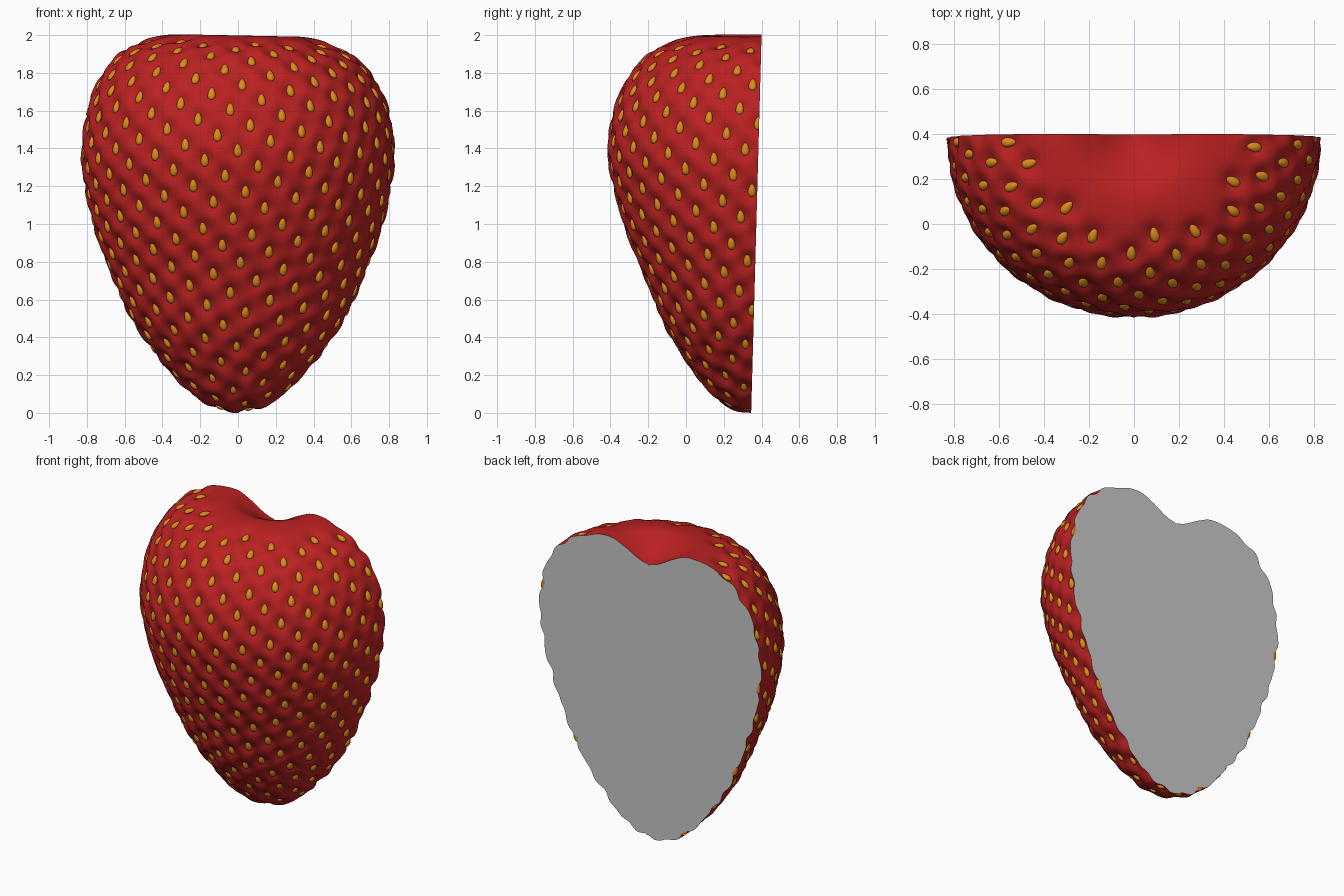
import bpy, bmesh, math
from mathutils import Vector, Matrix, kdtree

if "Cube" in bpy.data.objects:
    bpy.data.objects.remove(bpy.data.objects["Cube"])

# Half-width / height profile of the berry, from tip to crown pit
PROFILE = [(0, 0), (.11, .012), (.21, .065), (.3, .14), (.455, .32), (.585, .52), (.705, .8),
           (.775, 1.0), (.825, 1.25), (.832, 1.4), (.805, 1.6), (.74, 1.76), (.63, 1.895),
           (.48, 1.967), (.3, 1.992), (.19, 1.955), (.08, 1.895), (0, 1.875)]
ROWS, COLS, SEEDS = 170, 150, 440


def resample(points, count):
    """Catmull-Rom curve through the points, evenly spaced."""
    pts = [Vector(p) for p in points]
    pts = [Vector((-pts[1].x, pts[1].y))] + pts + [Vector((-pts[-2].x, pts[-2].y))]
    dense = []
    for a, b, c, d in zip(pts, pts[1:], pts[2:], pts[3:]):
        for k in range(40):
            t = k / 40
            dense.append(.5 * (2*b + (c-a)*t + (2*a-5*b+4*c-d)*t*t + (3*b-a-3*c+d)*t**3))
    dense.append(pts[-2])
    lengths = [0]
    for a, b in zip(dense, dense[1:]):
        lengths.append(lengths[-1] + (b - a).length)
    out, j = [], 0
    for i in range(count + 1):
        s = lengths[-1] * i / count
        while j < len(dense) - 2 and lengths[j + 1] < s:
            j += 1
        t = (s - lengths[j]) / (lengths[j + 1] - lengths[j])
        out.append(dense[j].lerp(dense[j + 1], min(t, 1)))
    return out


CURVE = resample(PROFILE, ROWS)


def cut_y(z):
    return .345 + .0275 * z


def surface(row, angle):
    """Smooth berry surface; row may be fractional."""
    i = min(max(int(row), 0), ROWS - 1)
    r, z = CURVE[i].lerp(CURVE[i + 1], row - i)
    depth = .86 + .105 * min(max((z - .6) / .8, 0), 1)
    x = r * math.cos(angle)
    z -= .02 * x * min(max((z - 1.6) / .3, 0), 1)
    return Vector((x, cut_y(z) - depth * r * math.sin(angle), z))


def frame(row, angle):
    row = min(max(row, .6), ROWS - .6)
    up = (surface(row + .5, angle) - surface(row - .5, angle)).normalized()
    side = (surface(row, angle + .01) - surface(row, angle - .01)).normalized()
    n = side.cross(up).normalized()
    inside = Vector((0, .38, 1.1))
    if row < ROWS * .75 and n.dot(surface(row, angle) - inside) < 0:
        n = -n
    elif row >= ROWS * .75 and n.z < 0:
        n = -n
    return up, n


def material(name, color):
    m = bpy.data.materials.new(name)
    m.diffuse_color = (*color, 1)
    m.use_nodes = True
    m.node_tree.nodes["Principled BSDF"].inputs["Base Color"].default_value = m.diffuse_color
    return m


def finish(bm, name, mat=None, smooth=True):
    mesh = bpy.data.meshes.new(name)
    bm.to_mesh(mesh)
    bm.free()
    if mat:
        mesh.materials.append(mat)
    for p in mesh.polygons:
        p.use_smooth = smooth
    ob = bpy.data.objects.new(name, mesh)
    bpy.context.collection.objects.link(ob)
    return ob


# Seed positions: spiral lattice with equal area per seed
last = max(i for i, p in enumerate(CURVE) if p.x > .44)
area = [0]
for p in CURVE[:last]:
    area.append(area[-1] + p.x)
spots, j = [], 0
for k in range(SEEDS):
    target = area[-1] * (k + .5) / SEEDS
    while area[j + 1] < target:
        j += 1
    row = j + (target - area[j]) / (area[j + 1] - area[j])
    angle = (k * math.pi * (3 - math.sqrt(5)) + .4) % (2 * math.pi)
    spots.append((row, angle, surface(row, angle)))
tree = kdtree.KDTree(len(spots))
for i, s in enumerate(spots):
    tree.insert(s[2], i)
tree.balance()

# Berry skin: half revolution with a dimple around every seed
bm = bmesh.new()
grid = []
for i in range(ROWS + 1):
    line = []
    for c in range(COLS + 1):
        a = math.pi * c / COLS
        p = surface(i, a)
        n = frame(i, a)[1]
        dent = sum(math.exp(-(d / .055) ** 2) for _, _, d in tree.find_range(p, .16))
        q = p + n * (.006 - .032 * min(dent, 1.1))
        if i in (0, ROWS):
            q = p
        if c in (0, COLS):
            q.y = cut_y(q.z)
        q.z = max(q.z, 0)
        line.append(bm.verts.new(q))
    grid.append(line)
for a, b in zip(grid, grid[1:]):
    for c in range(COLS):
        bm.faces.new((a[c], a[c + 1], b[c + 1], b[c]))
outline = [l[0].co.copy() for l in grid] + [l[-1].co.copy() for l in reversed(grid[1:-1])]
bmesh.ops.remove_doubles(bm, verts=bm.verts, dist=1e-5)
mid = min(bm.faces, key=lambda f: f.calc_center_median().y)
if mid.normal.y > 0 or (mid.normal_update() or mid.normal.y > 0):
    bmesh.ops.reverse_faces(bm, faces=bm.faces)
finish(bm, "berry_skin", material("berry_red", (.5, .015, .015)))

# Flat cut face at the back
bm = bmesh.new()
face = bm.faces.new([bm.verts.new(p) for p in outline])
face.normal_update()
if face.normal.y < 0:
    face.normal_flip()
bmesh.ops.triangulate(bm, faces=[face])
finish(bm, "cut_face", smooth=False)

# Seeds: teardrops lying in the dimples
bm = bmesh.new()
for row, a, p in spots:
    if not -.01 < math.sin(a):
        continue
    up, n = frame(row, a)
    size = .7 + .3 * min(p.z / .6, 1)
    rot = Matrix((up.cross(n), n, up)).transposed().to_4x4()
    new = bmesh.ops.create_uvsphere(bm, u_segments=12, v_segments=8, radius=1)["verts"]
    for v in new:
        x, y, z = v.co
        taper = 1 - .3 * z
        v.co = Vector((.021 * x * taper, .016 * y * taper, .036 * z)) * size
    bmesh.ops.transform(bm, verts=new, matrix=Matrix.Translation(p - n * .02) @ rot)
    for v in new:
        v.co.y = min(v.co.y, cut_y(v.co.z))
bmesh.ops.recalc_face_normals(bm, faces=bm.faces)
finish(bm, "seeds", material("seed_orange", (.72, .26, .01)))
